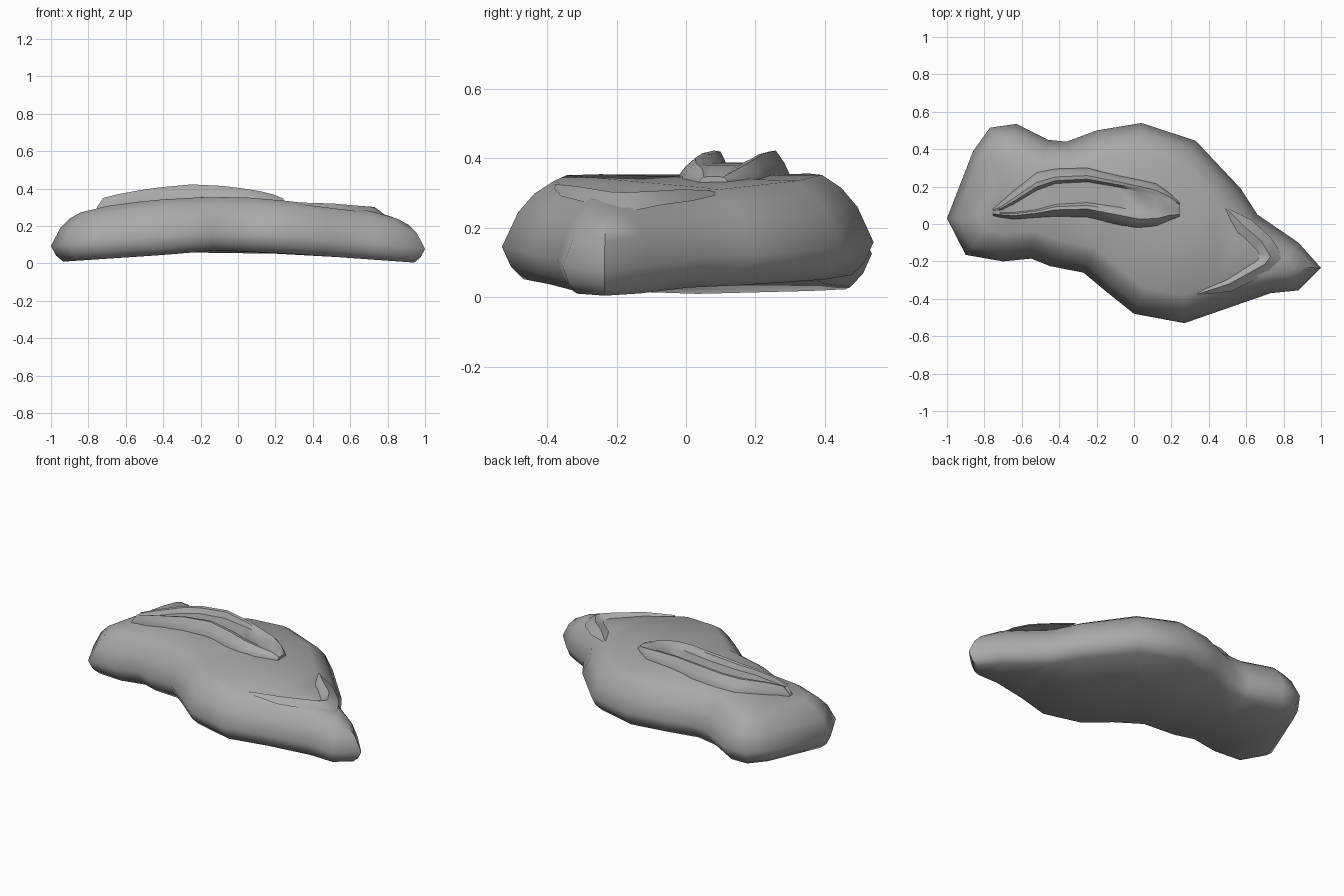
import bpy, bmesh, math
from mathutils import Vector

if "Cube" in bpy.data.objects:
    bpy.data.objects.remove(bpy.data.objects["Cube"])

grey = bpy.data.materials.new("stone grey")
grey.diffuse_color = (0.40, 0.40, 0.40, 1)
grey.use_nodes = True
grey.node_tree.nodes["Principled BSDF"].inputs["Base Color"].default_value = grey.diffuse_color


def lerp_table(table, x):
    if x <= table[0][0]:
        return table[0][1]
    for (x0, z0), (x1, z1) in zip(table, table[1:]):
        if x <= x1:
            return z0 + (z1 - z0) * (x - x0) / (x1 - x0)
    return table[-1][1]


# arched height of the top and underside along the length
TOP = [(-0.95, 0.225), (-0.86, 0.268), (-0.65, 0.318), (-0.4, 0.342), (-0.15, 0.356),
       (0.1, 0.35), (0.3, 0.33), (0.5, 0.305), (0.75, 0.275), (0.9, 0.22), (1, 0.15)]
BASE = [(-1, 0.005), (-0.4, 0.045), (-0.1, 0.07), (0.3, 0.05), (1, 0.0)]


def finish(name, bm, angle):
    bmesh.ops.recalc_face_normals(bm, faces=bm.faces)
    me = bpy.data.meshes.new(name)
    bm.to_mesh(me)
    bm.free()
    ob = bpy.data.objects.new(name, me)
    bpy.context.collection.objects.link(ob)
    me.materials.append(grey)
    bpy.ops.object.select_all(action='DESELECT')
    ob.select_set(True)
    bpy.context.view_layer.objects.active = ob
    bpy.ops.object.shade_smooth_by_angle(angle=math.radians(angle))
    return ob


def loft(bm, rows, closed):
    for a, b in zip(rows, rows[1:]):
        n = len(a)
        for i in range(n if closed else n - 1):
            j = (i + 1) % n
            bm.faces.new((a[i], a[j], b[j], b[i]))


# body: an irregular outline stacked in inset rings (clockwise)
OUTLINE = [Vector(p) for p in [
    (-1, .03), (-.86, .39), (-.77, .515), (-.63, .535), (-.46, .45), (-.36, .44),
    (-.2, .5), (.04, .54), (.33, .445), (.57, .19), (.66, .05), (.88, -.1), (1, -.235),
    (.88, -.355), (.73, -.37), (.5, -.45), (.27, -.53), (0, -.48), (-.15, -.36),
    (-.27, -.26), (-.45, -.225), (-.55, -.185), (-.7, -.2), (-.9, -.165)]]


def inset(i, d):
    p, a, b = OUTLINE[i], OUTLINE[i - 1], OUTLINE[(i + 1) % len(OUTLINE)]
    n1, n2 = [Vector((e.y, -e.x)).normalized() for e in (p - a, b - p)]
    m = (n1 + n2).normalized()
    if p.x > 0.7:
        d *= 0.72
    return p + m * d / max(m.dot(n1), 0.75)


bm = bmesh.new()
rings = []
for d, f in [(0.06, 0.0), (0.025, 0.13), (0.0, 0.33), (0.045, 0.68), (0.09, 0.87), (0.145, 1.0)]:
    ring = []
    for i in range(len(OUTLINE)):
        p = inset(i, d)
        lo, hi = lerp_table(BASE, p.x), lerp_table(TOP, inset(i, 0.145).x)
        ring.append(bm.verts.new((p.x, p.y, lo + (hi - lo) * f)))
    rings.append(ring)
loft(bm, rings, True)
caps = [bm.faces.new(rings[0]), bm.faces.new(rings[-1])]
bmesh.ops.triangulate(bm, faces=caps, ngon_method='BEAUTY')
finish("body", bm, 60)

# raised double ridge: x, back edge, groove back, groove front, front edge, crest z, groove z
STATIONS = [
    (-.755, .08, .068, .062, .045, .30, .30), (-.72, .11, .07, .062, .036, .35, .335),
    (-.64, .18, .108, .062, .025, .37, .342), (-.52, .275, .18, .077, .035, .392, .362),
    (-.42, .295, .216, .105, .04, .406, .375), (-.25, .30, .225, .115, .037, .422, .387),
    (-.08, .258, .197, .09, -.005, .414, .387), (.02, .238, .175, .066, -.02, .401, .384),
    (.12, .215, .15, .06, -.01, .386, .380), (.19, .165, .13, .07, .02, .368, .368),
    (.242, .118, .10, .06, .04, .347, .347)]
bm = bmesh.new()
rows = []
for x, yb, gb, gf, yf, zc, zg in STATIONS:
    zs = lerp_table(TOP, x)
    zm = zs + (zc - zs) * 0.5
    profile = [(yb, zs - 0.03), (yb, zs), (yb + (gb - yb) * .22, zm), (yb + (gb - yb) * .55, zc),
               (yb + (gb - yb) * .8, zc - .003), (gb, zg), (gf, zg),
               (yf + (gf - yf) * .8, zc - .003), (yf + (gf - yf) * .55, zc),
               (yf + (gf - yf) * .22, zm), (yf, zs), (yf, zs - 0.03)]
    rows.append([bm.verts.new((x, y, z)) for y, z in profile])
loft(bm, rows, True)
bm.faces.new(rows[0])
bm.faces.new(rows[-1])
finish("top_ridge", bm, 40)

# angled fold near the pointed end: inner foot, crest and outer foot, fading at both tips
FOLD = [((.34, -.37), (.34, -.375), (.34, -.38), 0), ((.5, -.285), (.51, -.32), (.52, -.36), .016),
        ((.655, -.185), (.70, -.215), (.73, -.26), .022), ((.665, -.155), (.73, -.175), (.81, -.19), .024),
        ((.645, -.135), (.68, -.09), (.73, -.07), .022), ((.55, -.05), (.585, -.01), (.63, .02), .016),
        ((.49, .08), (.495, .082), (.50, .085), 0)]
bm = bmesh.new()
rows = []
for foot_in, crest, foot_out, h in FOLD:
    pts = [(foot_in, -.006), (crest, h), (foot_out, -.012)]
    rows.append([bm.verts.new((p[0], p[1], lerp_table(TOP, p[0]) + dz)) for p, dz in pts])
loft(bm, rows, True)
finish("tail_fold", bm, 50)
